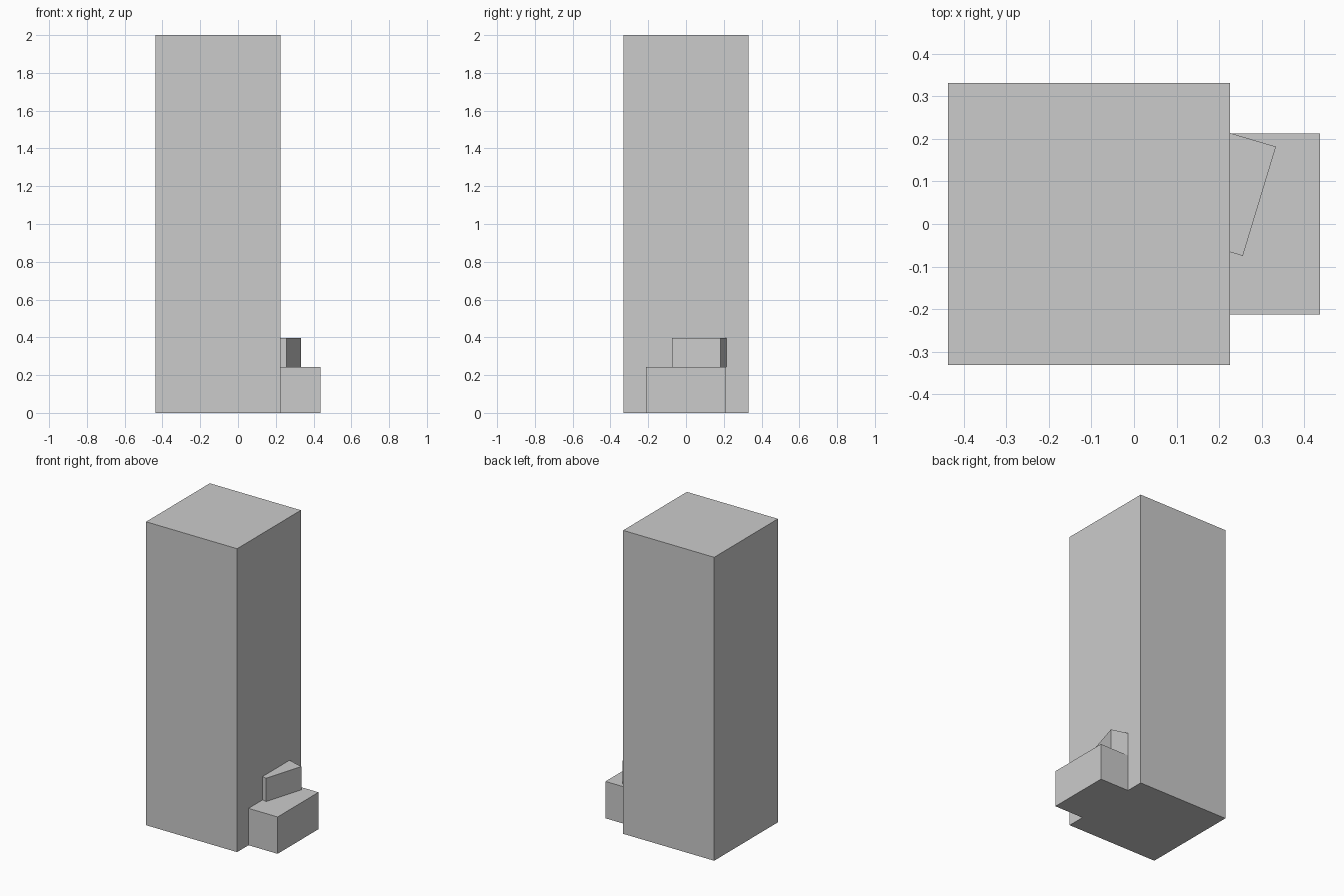
import bpy, bmesh

if "Cube" in bpy.data.objects:
    bpy.data.objects.remove(bpy.data.objects["Cube"])


def prism(name, outline, z0, z1):
    """Extrude a flat counter-clockwise outline from z0 up to z1."""
    bm = bmesh.new()
    base = bm.faces.new([bm.verts.new((x, y, z0)) for x, y in outline])
    top = bmesh.ops.extrude_face_region(bm, geom=[base], use_keep_orig=True)
    verts = [g for g in top["geom"] if isinstance(g, bmesh.types.BMVert)]
    bmesh.ops.translate(bm, vec=(0, 0, z1 - z0), verts=verts)
    bmesh.ops.recalc_face_normals(bm, faces=bm.faces)
    mesh = bpy.data.meshes.new(name)
    bm.to_mesh(mesh)
    bm.free()
    obj = bpy.data.objects.new(name, mesh)
    bpy.context.collection.objects.link(obj)
    return obj


def rect(x0, x1, y0, y1):
    return [(x0, y0), (x1, y0), (x1, y1), (x0, y1)]


WALL = 0.226      # tower side that the small blocks stand against
STEP_TOP = 0.243

# Tall main block
prism("tower", rect(-0.438, WALL, -0.332, 0.332), 0, 2)

# Low block against the tower
prism("step", rect(WALL, 0.438, -0.213, 0.213), 0, STEP_TOP)

# Turned block on the step, cut off flush at the tower wall
prism("turned_block",
      [(WALL, -0.066), (0.256, -0.075), (0.334, 0.182), (WALL, 0.214)],
      STEP_TOP, 0.397)
